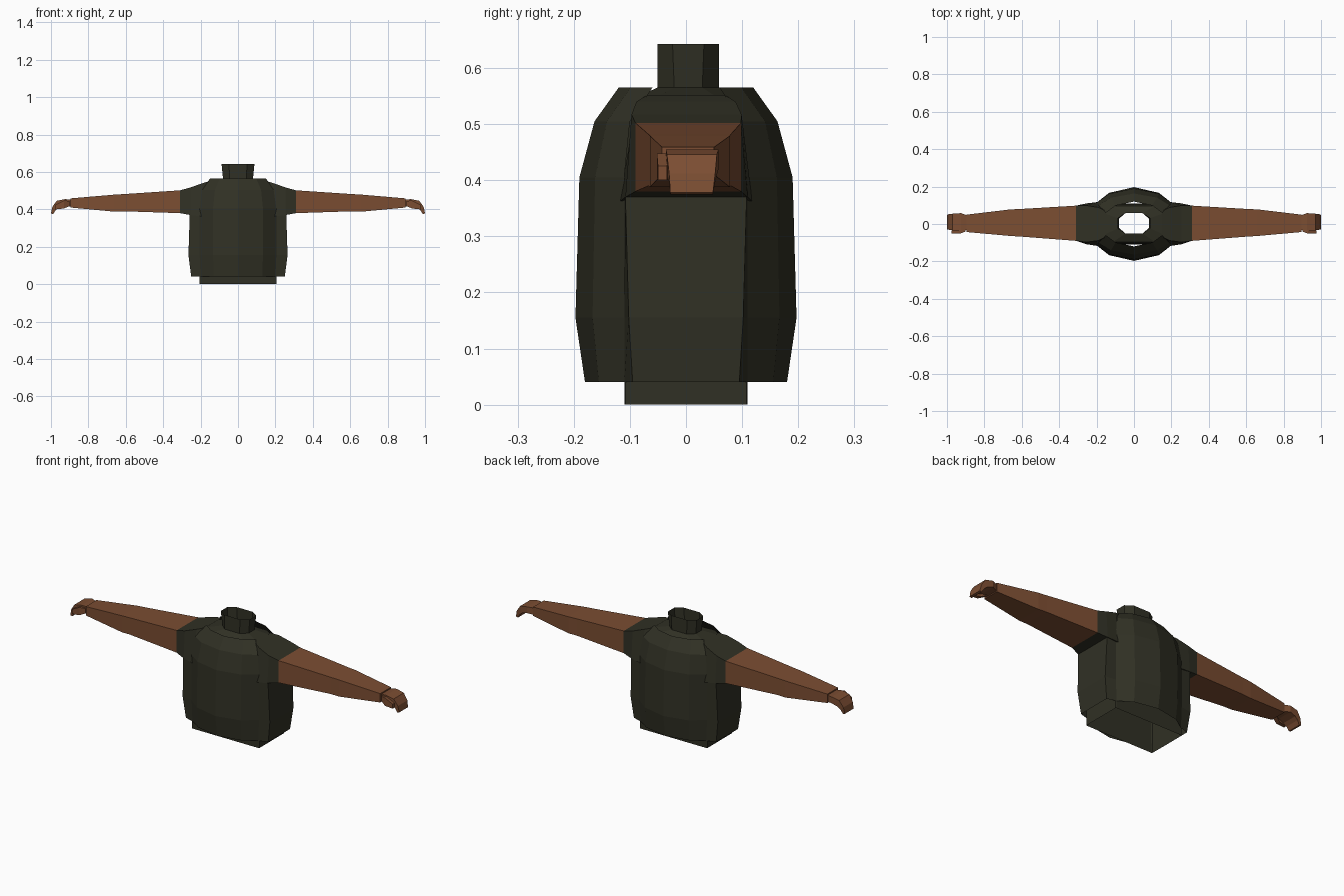
import bpy
import bmesh

cube = bpy.data.objects.get("Cube")
if cube:
    bpy.data.objects.remove(cube)


def material(name, rgb):
    m = bpy.data.materials.new(name)
    m.use_nodes = True
    m.diffuse_color = (*rgb, 1)
    bsdf = next(n for n in m.node_tree.nodes if n.type == 'BSDF_PRINCIPLED')
    bsdf.inputs["Base Color"].default_value = (*rgb, 1)
    return m


CLOTH = material("dark olive cloth", (0.030, 0.030, 0.018))
SKIN = material("brown skin", (0.20, 0.075, 0.032))


def loft(name, rings, mat, closed=True, caps=(False, False)):
    """Skin a list of equal-length point rings with quads."""
    bm = bmesh.new()
    rows = [[bm.verts.new(p) for p in ring] for ring in rings]
    n = len(rows[0])
    for a, b in zip(rows, rows[1:]):
        for i in range(n if closed else n - 1):
            j = (i + 1) % n
            bm.faces.new((a[i], a[j], b[j], b[i]))
    if caps[0]:
        bm.faces.new(rows[0])
    if caps[1]:
        bm.faces.new(rows[-1])
    bmesh.ops.recalc_face_normals(bm, faces=bm.faces[:])
    # open panels: make sure they face away from the body's axis
    if not closed:
        if sum(f.normal.dot(f.calc_center_median() * f.calc_area()) for f in bm.faces) < 0:
            bmesh.ops.reverse_faces(bm, faces=bm.faces[:])
    me = bpy.data.meshes.new(name)
    bm.to_mesh(me)
    bm.free()
    me.materials.append(mat)
    ob = bpy.data.objects.new(name, me)
    bpy.context.collection.objects.link(ob)
    return ob


def octagon(z, w, b, d, a, cy=0.0):
    """Chamfered rectangle: half width w, half depth d, chamfers from a and b."""
    pts = [(w, -b), (w, b), (a, d), (-a, d), (-w, b), (-w, -b), (-a, -d), (a, -d)]
    return [(x, y + cy, z) for x, y in pts]


def box_ring(s, x, y0, y1, z0, z1, top=1.0):
    """Four-sided section across the arm; top scales the upper width."""
    c, h = (y0 + y1) / 2, (y1 - y0) / 2 * top
    return [(s * x, y0, z0), (s * x, y1, z0), (s * x, c + h, z1), (s * x, c - h, z1)]


# Shirt body, shoulders and collar, open at neck and hem
loft("shirt", [
    octagon(0.00, 0.205, 0.108, 0.110, 0.200),
    octagon(0.04, 0.205, 0.108, 0.110, 0.200),
    octagon(0.40, 0.205, 0.105, 0.110, 0.190),
    octagon(0.51, 0.200, 0.080, 0.105, 0.140),
    octagon(0.545, 0.165, 0.060, 0.095, 0.110),
    octagon(0.565, 0.080, 0.025, 0.055, 0.045, 0.004),
], CLOTH)
loft("collar", [
    octagon(0.565, 0.080, 0.025, 0.055, 0.045, 0.004),
    octagon(0.643, 0.088, 0.028, 0.055, 0.048, 0.004),
], CLOTH)

# Curved front and back plates: height, half width, centre depth, edge depth
PLATE = [(0.04, 0.200, 0.180, 0.110), (0.155, 0.205, 0.197, 0.110),
         (0.405, 0.205, 0.190, 0.110), (0.505, 0.190, 0.163, 0.100),
         (0.565, 0.150, 0.120, 0.060)]
for name, s in (("front_plate", -1), ("back_plate", 1)):
    rings = []
    for z, w, d, e in PLATE:
        m = e + 0.65 * (d - e)
        rings.append([(-w, s * e, z), (-0.65 * w, s * m, z), (0, s * d, z),
                      (0.65 * w, s * m, z), (w, s * e, z)])
    loft(name, rings, CLOTH, closed=False)

for side, s in (("left", 1), ("right", -1)):
    # Side panel under the arm
    rings = [[(s * 0.2, -0.11, z), (s * x, -y, z), (s * x, y, z), (s * 0.2, 0.11, z)]
             for z, x, y in ((0.04, 0.250, 0.095), (0.155, 0.265, 0.102),
                             (0.37, 0.258, 0.108))]
    loft(side + "_side_panel", rings, CLOTH, closed=False)

    # Short sleeve
    loft(side + "_sleeve", [
        box_ring(s, 0.15, -0.115, 0.115, 0.365, 0.552, 0.6),
        box_ring(s, 0.19, -0.118, 0.118, 0.362, 0.540, 0.75),
        box_ring(s, 0.255, -0.108, 0.110, 0.370, 0.517, 0.9),
        box_ring(s, 0.31, -0.090, 0.098, 0.380, 0.502),
    ], CLOTH)

    # Bare arm tapering to the wrist
    loft(side + "_arm", [
        box_ring(s, 0.31, -0.090, 0.098, 0.380, 0.502),
        box_ring(s, 0.61, -0.067, 0.080, 0.390, 0.482),
        box_ring(s, 0.66, -0.064, 0.078, 0.388, 0.479),
        box_ring(s, 0.895, -0.043, 0.050, 0.410, 0.459),
    ], SKIN, caps=(False, True))

    # Hand with fingers curling down
    loft(side + "_hand", [
        box_ring(s, 0.89, -0.030, 0.045, 0.415, 0.452),
        box_ring(s, 0.925, -0.036, 0.058, 0.420, 0.455),
        [(s * 0.958, -0.034, 0.410), (s * 0.958, 0.055, 0.410),
         (s * 0.970, 0.055, 0.446), (s * 0.970, -0.034, 0.446)],
        [(s * 0.975, -0.030, 0.396), (s * 0.975, 0.052, 0.396),
         (s * 0.993, 0.052, 0.412), (s * 0.993, -0.030, 0.412)],
        [(s * 0.988, -0.028, 0.375), (s * 0.988, 0.048, 0.375),
         (s * 1.000, 0.048, 0.378), (s * 1.000, -0.028, 0.378)],
    ], SKIN, caps=(True, True))

    # Thumb along the front edge
    loft(side + "_thumb", [
        box_ring(s, 0.90, -0.040, -0.015, 0.418, 0.445),
        box_ring(s, 0.93, -0.052, -0.028, 0.405, 0.448),
        box_ring(s, 0.975, -0.050, -0.034, 0.400, 0.425),
    ], SKIN, caps=(True, True))
